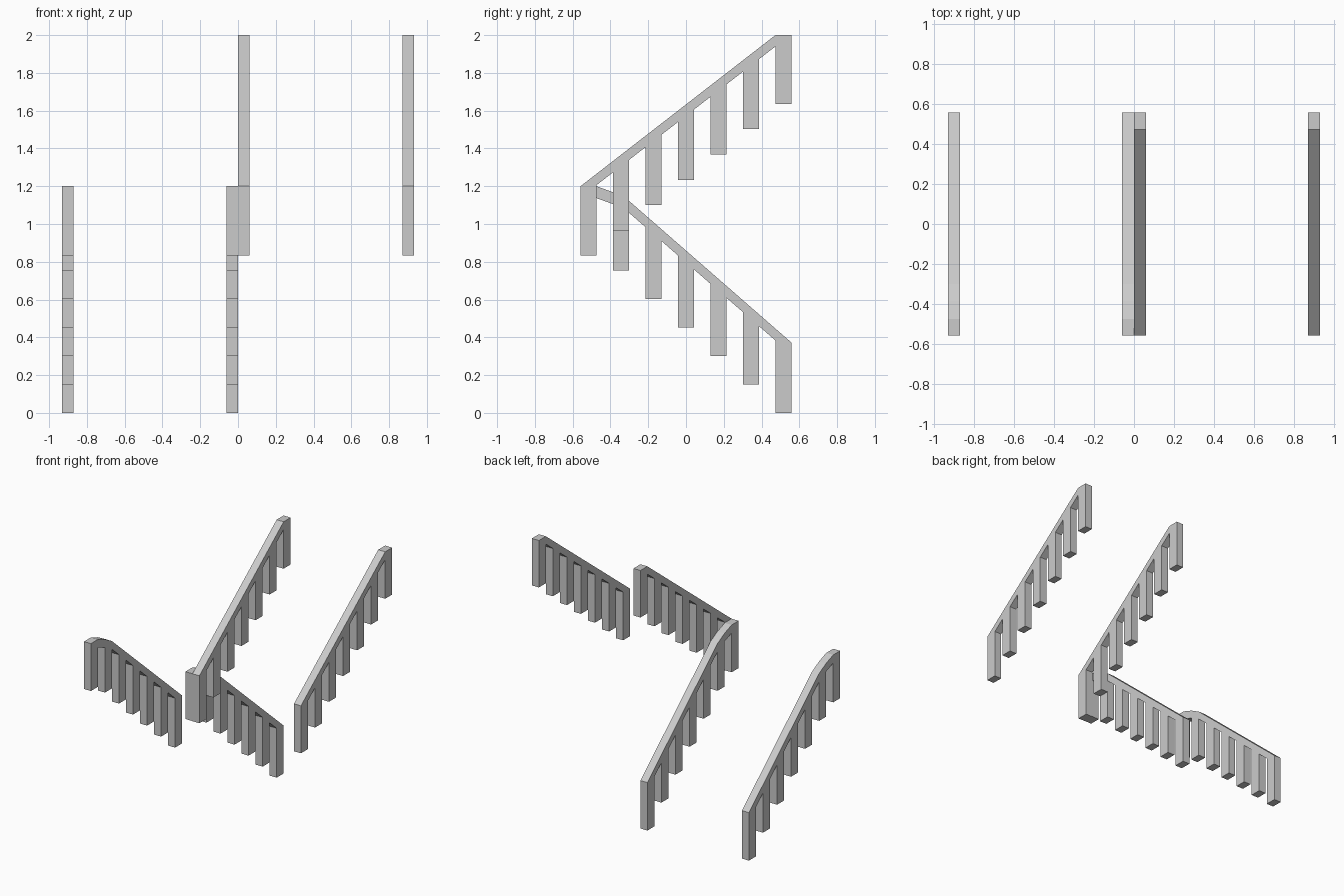
import bpy, bmesh

if "Cube" in bpy.data.objects:
    bpy.data.objects.remove(bpy.data.objects["Cube"])

POST_Y = [(i - 3) * 0.172 for i in range(7)]   # post centres along each flight
HALF = 0.0425                                  # half post width
WIDTH = 0.06                                   # railing thickness in x


def height(line, y):
    """Height of a polyline of (y, z) points at y."""
    for (y0, z0), (y1, z1) in zip(line, line[1:]):
        if y <= y1 + 1e-6:
            return z0 + (z1 - z0) * (y - y0) / (y1 - y0)
    return line[-1][1]


def railing(name, x0, top, bottoms, drop):
    """Comb-shaped profile (sloping rail with hanging posts) extruded in x."""
    outline = list(reversed(top))
    for i, (y, z) in enumerate(zip(POST_Y, bottoms)):
        a, b = y - HALF, y + HALF
        if i > 0:
            outline.append((a, height(top, a) - drop))
        outline += [(a, z), (b, z)]
        if i < len(POST_Y) - 1:
            outline.append((b, height(top, b) - drop))
    bm = bmesh.new()
    face = bm.faces.new([bm.verts.new((x0, y, z)) for y, z in outline])
    ext = bmesh.ops.extrude_face_region(bm, geom=[face])
    moved = [v for v in ext["geom"] if isinstance(v, bmesh.types.BMVert)]
    bmesh.ops.translate(bm, verts=moved, vec=(WIDTH, 0, 0))
    bmesh.ops.recalc_face_normals(bm, faces=bm.faces)
    mesh = bpy.data.meshes.new(name)
    bm.to_mesh(mesh)
    bm.free()
    bpy.context.collection.objects.link(bpy.data.objects.new(name, mesh))


END = POST_Y[-1] + HALF

# Upper flight: rises toward the back, levels off over the last post
upper_top = [(-END, 1.2), (END - 2 * HALF, 2.0), (END, 2.0)]
upper_bottoms = [0.832 + 0.134 * i for i in range(7)]

# Lower flight: falls toward the back, bends to level at the landing
lower_top = [(-END, 1.2), (-0.474, 1.2), (-0.386, 1.168), (-0.301, 1.122), (END, 0.372)]
lower_bottoms = [0.833] + [0.755 - 0.151 * i for i in range(6)]

for side, x in (("inner", 0.0), ("outer", 0.871)):
    railing("upper_railing_" + side, x, upper_top, upper_bottoms, 0.06)
for side, x in (("inner", -WIDTH), ("outer", -0.931)):
    railing("lower_railing_" + side, x, lower_top, lower_bottoms, 0.063)

bpy.data.objects["lower_railing_inner"].data.vertices[0].co.z += 0.0
bpy.data.objects["lower_railing_outer"].data.vertices[0].co.z += 0.0
